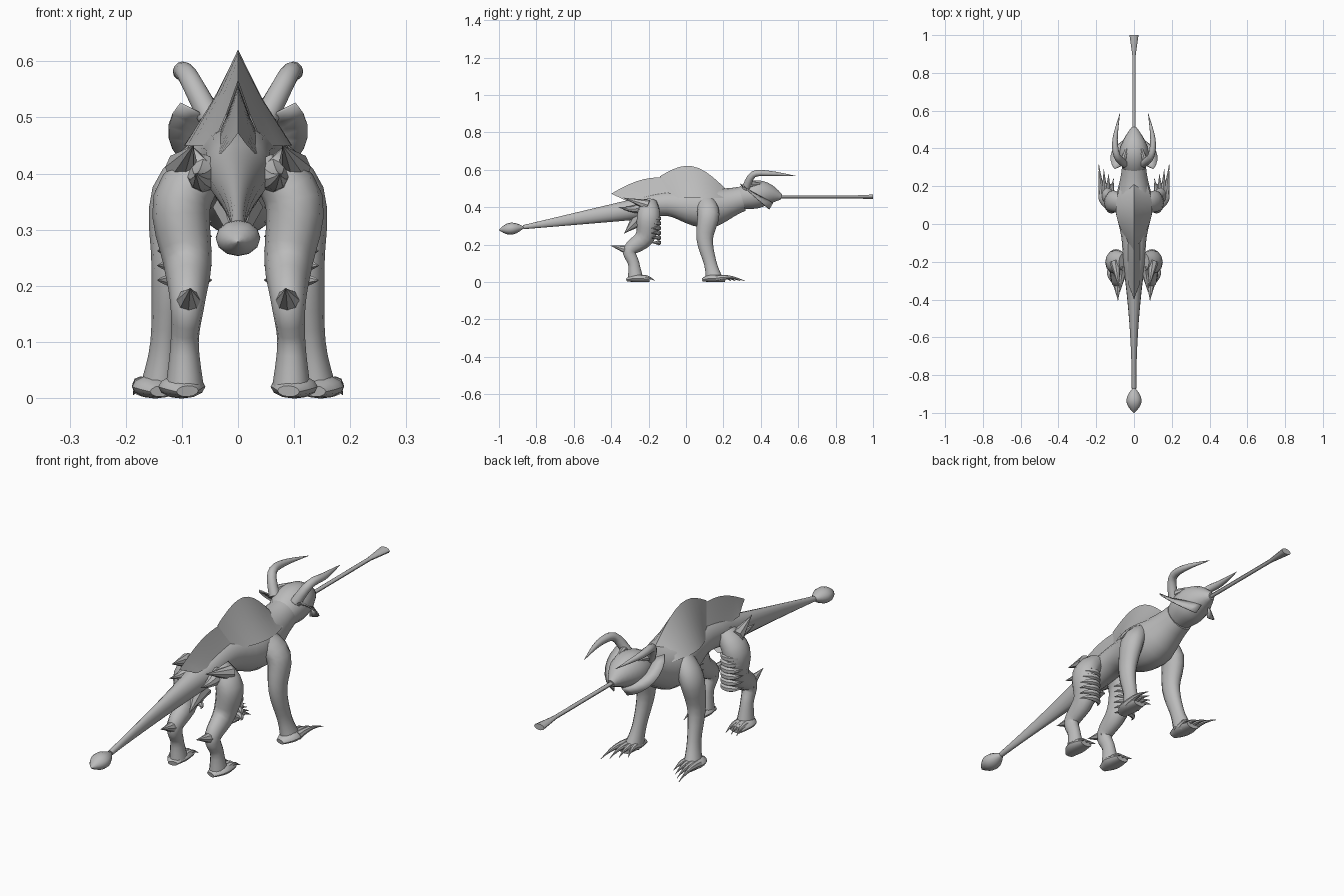
import bpy
import bmesh
from math import cos, sin, exp, pi, tau, radians
from mathutils import Vector

default_cube = bpy.data.objects.get("Cube")
if default_cube:
    bpy.data.objects.remove(default_cube)

grey = bpy.data.materials.new("stone grey")
grey.use_nodes = True
grey.diffuse_color = (0.5, 0.5, 0.5, 1)
shader = grey.node_tree.nodes["Principled BSDF"]
shader.inputs["Base Color"].default_value = grey.diffuse_color

parts = []


def mix(start, end, t):
    return start + (end - start) * t


def bump(value, centre, spread):
    return exp(-((value - centre) / spread) ** 2)


def finish(name, bm):
    """Turn a bmesh into a named, coloured object."""
    bmesh.ops.recalc_face_normals(bm, faces=bm.faces)
    mesh = bpy.data.meshes.new(name)
    bm.to_mesh(mesh)
    bm.free()
    mesh.materials.append(grey)
    obj = bpy.data.objects.new(name, mesh)
    bpy.context.collection.objects.link(obj)
    parts.append(obj)
    return obj


def skin(bm, rows, closed=False):
    """Bridge neighbouring rows of vertices with faces."""
    for low, high in zip(rows, rows[1:]):
        for k in range(0 if closed else 1, len(low)):
            bm.faces.new((low[k - 1], low[k], high[k], high[k - 1]))


def sweep(name, shape, steps=12, sides=12, flip=1, reference=(1, 0, 0)):
    """Loft ellipses; shape(t) gives centre, half width and half depth."""
    bm = bmesh.new()
    path = [shape(i / steps) for i in range(steps + 1)]
    centres = [Vector((flip * x, y, z)) for (x, y, z), wide, deep in path]
    rings = []
    for i, (point, wide, deep) in enumerate(path):
        tangent = centres[min(i + 1, steps)] - centres[max(i - 1, 0)]
        tangent.normalize()
        across = Vector(reference)
        across = (across - tangent * across.dot(tangent)).normalized()
        up = across.cross(tangent)
        angles = [tau * k / sides for k in range(sides)]
        rings.append([bm.verts.new(centres[i]
                                   + across * max(wide, 0.001) * cos(a)
                                   + up * max(deep, 0.001) * sin(a))
                      for a in angles])
    skin(bm, rings, closed=True)
    bm.faces.new(rings[0])
    bm.faces.new(rings[-1])
    return finish(name, bm)


def chain(name, joints, depth=1.0, flip=1):
    """Smooth limb through joints given as x, y, z, radius."""
    last = len(joints) - 1

    def shape(t):
        i = min(int(t * last), last - 1)
        s = t * last - i
        window = [joints[max(0, min(last, i + k))] for k in (-1, 0, 1, 2)]
        x, y, z, radius = [
            b + s * (c - a + s * (2 * a - 5 * b + 4 * c - d
                                  + s * (3 * (b - c) + d - a))) / 2
            for a, b, c, d in zip(*window)]
        return (x, y, z), radius, radius * depth

    return sweep(name, shape, steps=last * 4, flip=flip)


def spike(name, base, tip, radius, lift=0.0, flip=1):
    """Pointed cone, optionally arched upwards."""
    def shape(t):
        x, y, z = Vector(base).lerp(Vector(tip), t)
        size = radius * (1 - t)
        return (x, y, z + lift * sin(pi * t)), size, size

    return sweep(name, shape, steps=5, sides=8, flip=flip)


def sheet(name, rows, flip=1):
    bm = bmesh.new()
    skin(bm, [[bm.verts.new((flip * x, y, z)) for x, y, z in row]
              for row in rows])
    return finish(name, bm)


def sail(name, ridge_start, ridge_end, arch, base_start, base_end, bulge):
    """Tent-shaped fin with an arched ridge and two spreading flanks."""
    samples = [i / 10 for i in range(11)]
    ridge = [Vector(ridge_start).lerp(Vector(ridge_end), t)
             + Vector((0, 0, arch * sin(pi * t))) for t in samples]
    base = [Vector(base_start).lerp(Vector(base_end), t)
            + Vector((bulge * sin(pi * t), 0, 0)) for t in samples]
    middle = [low.lerp(high, 0.5) for low, high in zip(base, ridge)]
    for point in middle:
        point.x *= 0.9
    mirrored = [[(-x, y, z) for x, y, z in row] for row in (middle, base)]
    return sheet(name, [base, middle, ridge] + mirrored)


def foot(name, x, heel, toes, slant, flip):
    """Flat paw with a fan of clawed toes, each longer than the last."""
    chain(name, [(x - 0.01, heel, 0.012, 0.02),
                 (x, heel + 0.05, 0.02, 0.042),
                 (x, heel + 0.12, 0.014, 0.03)], depth=0.5, flip=flip)
    for n in range(toes):
        offset = n - (toes - 1) / 2
        spike(f"{name}_toe_{n + 1}",
              (x + offset * 0.016, heel + 0.07, 0.02),
              (x + offset * 0.026, heel + 0.15 + slant * n, 0.006),
              0.018, lift=0.012, flip=flip)


# Torso and neck, tapering into the tail
def body_shape(t):
    y = mix(-0.87, 0.3, t)
    tail = min((y + 0.87) / 0.67, 1)
    chest = bump(y, 0.1, 0.13)
    centre = mix(0.293, 0.4, tail) + max(0, y - 0.15) * 0.3
    return ((0, y, centre + 0.02 * bump(y, -0.1, 0.1)),
            mix(0.012, 0.06, tail ** 2) + 0.04 * chest,
            mix(0.011, 0.062, tail) + 0.048 * chest)


def head_shape(t):
    swell = sin(pi * t)
    size = mix(0.05, 0.015, t) + 0.043 * swell
    return (0, mix(0.27, 0.51, t), mix(0.435, 0.455, t) + 0.025 * swell), size, size


def club_shape(t):
    size = 0.04 * sin(pi * t ** 0.9)
    return (0, mix(-1, -0.86, t), mix(0.278, 0.293, t)), size, size * 0.8


# Long tongue with a flared tip
def tongue_shape(t):
    flare = max(0, t - 0.8) / 0.2
    return (0, mix(0.47, 1, t), 0.455), mix(0.009, 0.024, flare), mix(0.008, 0.013, flare)


sweep("body", body_shape, steps=32, sides=16)
sweep("head", head_shape, sides=14)
sweep("tail_club", club_shape)
sweep("tongue", tongue_shape, steps=20, sides=10)
spike("tail_keel", (0, -0.25, 0.34), (0, -0.33, 0.26), 0.045)

# Two overlapping sails along the back
sail("front_sail", (0, 0.21, 0.5), (0, -0.14, 0.565), 0.086,
     (0.075, 0.2, 0.45), (0.045, -0.08, 0.45), 0.035)
sail("rear_sail", (0, -0.06, 0.555), (0, -0.4, 0.472), 0.035,
     (0.05, -0.06, 0.44), (0.03, -0.32, 0.435), 0)

for flip, side in ((1, "left"), (-1, "right")):
    # Swept horns, brows and cheek frills
    chain(side + "_horn", [(0.05, 0.32, 0.5, 0.022), (0.09, 0.36, 0.575, 0.018),
                           (0.1, 0.45, 0.58, 0.014), (0.075, 0.585, 0.567, 0.001)],
          flip=flip)
    spike(side + "_brow", (0.06, 0.33, 0.52), (0.01, 0.49, 0.48), 0.017,
          lift=0.02, flip=flip)
    arc = [radians(mix(-75, 35, i / 8)) for i in range(9)]
    frill = sheet(side + "_frill", [
        [(0.125 * size * cos(a), 0.4 - 0.05 * size - 0.1 * sin(a),
          0.475 + 0.09 * size * sin(a)) for a in arc]
        for size in (0.6, 1)], flip=flip)
    frill.modifiers.new("thickness", "SOLIDIFY").thickness = 0.005

    # Front leg and hand
    chain(side + "_front_leg", [
        (0.05, 0.1, 0.43, 0.04), (0.11, 0.12, 0.36, 0.045),
        (0.12, 0.1, 0.23, 0.034), (0.13, 0.13, 0.1, 0.026),
        (0.14, 0.15, 0.02, 0.034)], depth=1.3, flip=flip)
    foot(side + "_front_foot", 0.147, 0.09, 4, 0.025, flip)

    # Hind leg with a backward hock and spur
    chain(side + "_hind_leg", [
        (0.05, -0.2, 0.42, 0.04), (0.1, -0.2, 0.35, 0.052),
        (0.09, -0.22, 0.24, 0.043), (0.09, -0.3, 0.17, 0.031),
        (0.095, -0.28, 0.1, 0.025), (0.095, -0.27, 0.02, 0.034)],
        depth=1.2, flip=flip)
    foot(side + "_hind_foot", 0.1, -0.315, 3, 0, flip)
    spike(side + "_hock_spur", (0.09, -0.29, 0.165), (0.085, -0.405, 0.195),
          0.03, flip=flip)

    # Hip knobs and spikes
    spike(side + "_hip_knob", (0.06, -0.22, 0.4), (0.075, -0.36, 0.4),
          0.035, lift=-0.01, flip=flip)
    spike(side + "_hip_spike", (0.1, -0.2, 0.41), (0.08, -0.335, 0.45),
          0.03, flip=flip)

    # Stacked ridges wrapping the front of the thigh
    for n in range(6):
        def ridge_shape(t, height=0.34 - n * 0.026):
            angle = mix(-1.3, 1.3, t)
            size = 0.014 * sin(pi * t)
            return (0.095 + 0.05 * sin(angle), -0.2 + 0.055 * cos(angle), height), size, size

        sweep(f"{side}_thigh_ridge_{n + 1}", ridge_shape, steps=8, sides=6,
              flip=flip, reference=(0, 0, 1))

# Smooth shading with sharp creases kept
bpy.ops.object.select_all(action="DESELECT")
for obj in parts:
    obj.select_set(True)
bpy.context.view_layer.objects.active = parts[0]
bpy.ops.object.shade_smooth_by_angle(angle=radians(40))
